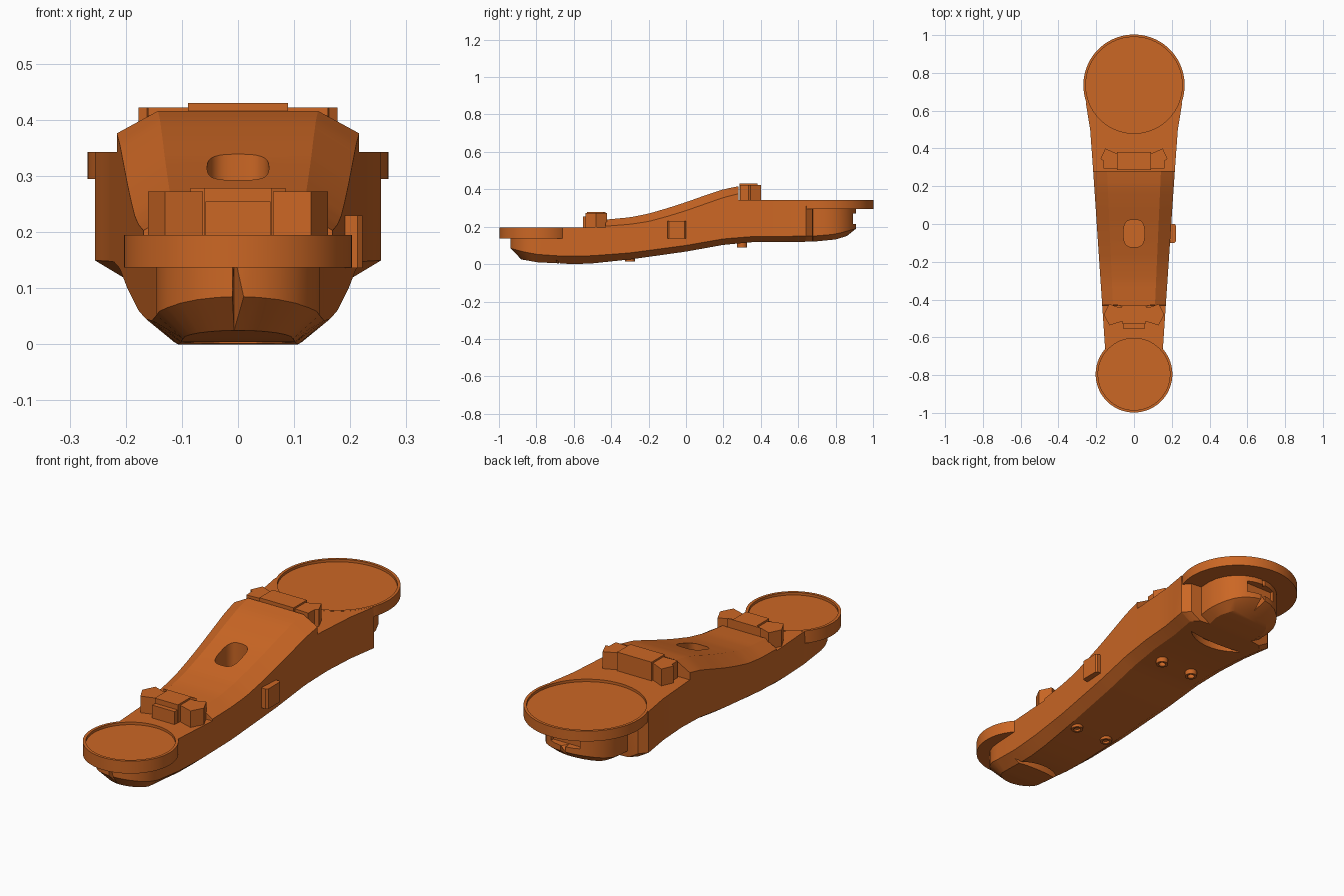
import bpy, bmesh, math

cube = bpy.data.objects.get("Cube")
if cube:
    bpy.data.objects.remove(cube, do_unlink=True)

mat = bpy.data.materials.new("burnt orange")
mat.use_nodes = True
COLOUR = (0.60, 0.135, 0.018, 1)
mat.diffuse_color = COLOUR
mat.node_tree.nodes["Principled BSDF"].inputs["Base Color"].default_value = COLOUR


def finish(name, bm):
    bmesh.ops.recalc_face_normals(bm, faces=bm.faces)
    me = bpy.data.meshes.new(name)
    bm.to_mesh(me)
    bm.free()
    me.materials.append(mat)
    ob = bpy.data.objects.new(name, me)
    bpy.context.collection.objects.link(ob)
    return ob


def loft(name, rings):
    bm = bmesh.new()
    rows = [[bm.verts.new(p) for p in ring] for ring in rings]
    n = len(rows[0])
    for a, b in zip(rows, rows[1:]):
        for i in range(n):
            j = (i + 1) % n
            bm.faces.new((a[i], a[j], b[j], b[i]))
    bm.faces.new(rows[0])
    bm.faces.new(rows[-1])
    return finish(name, bm)


def prism(name, pts, z0, z1):
    return loft(name, [[(x, y, z) for x, y in pts] for z in (z0, z1)])


def ellipse(cx, cy, rx, ry, n=64, power=1.0):
    out = []
    for i in range(n):
        c, s = math.cos(2 * math.pi * i / n), math.sin(2 * math.pi * i / n)
        out.append((cx + rx * math.copysign(abs(c) ** power, c),
                    cy + ry * math.copysign(abs(s) ** power, s)))
    return out


def box(x0, x1, y0, y1):
    return [(x0, y0), (x1, y0), (x1, y1), (x0, y1)]


def activate(ob):
    bpy.ops.object.select_all(action='DESELECT')
    ob.select_set(True)
    bpy.context.view_layer.objects.active = ob


def cut(ob, pts, z0, z1):
    cutter = prism("cutter", pts, z0, z1)
    cutter.hide_render = True
    mod = ob.modifiers.new("cut", 'BOOLEAN')
    mod.operation = 'DIFFERENCE'
    mod.solver = 'EXACT'
    mod.object = cutter
    activate(ob)
    bpy.ops.object.modifier_apply(modifier=mod.name)
    bpy.data.objects.remove(cutter, do_unlink=True)


def interp(table, y):
    if y <= table[0][0]:
        return table[0][1]
    for (a, va), (b, vb) in zip(table, table[1:]):
        if y <= b:
            return va + (vb - va) * (y - a) / (b - a)
    return table[-1][1]


# Profiles along the length: half width, underside, chamfer, shoulder, crown
WIDTH = [(-.795, .145), (-.66, .153), (.28, .216), (.5, .232), (.64, .255)]
BOTTOM = [(-.94, .045), (-.88, .025), (-.795, .01), (-.6, 0), (-.5, .004), (-.3, .025),
          (0, .067), (.2, .103), (.35, .117), (.68, .12), (.8, .132), (.91, .165)]
CHAMFER = [(-.94, .085), (-.87, .066), (-.795, .052), (-.65, .042), (-.5, .045), (-.3, .06),
           (0, .1), (.2, .135), (.35, .147), (.68, .15), (.8, .16), (.91, .19)]
SHOULDER = [(-.43, .203), (-.3, .213), (-.2, .228), (-.1, .255), (0, .286),
            (.1, .321), (.2, .356), (.28, .376)]
CROWN = [(-.43, .238), (-.3, .25), (-.2, .27), (-.1, .299), (0, .331),
         (.1, .367), (.2, .4), (.28, .416)]
FRONT_Y, FRONT_R, FRONT_LOW, FRONT_TOP = -.795, .203, .137, .195
REAR_Y, REAR_R, REAR_LOW, REAR_TOP = .735, .268, .295, .343


def section(y, shoulder, crown, w=None, yb=None, wb=None):
    w = interp(WIDTH, y) if w is None else w
    yb = y if yb is None else yb
    wb = w - .05 if wb is None else wb
    wt = w * .66
    zb, zc = interp(BOTTOM, yb), interp(CHAMFER, y)
    half = [(wb, yb, zb), (w, y, zc), (w, y, shoulder), (wt, y, crown)]
    return half + [(-x, yy, z) for x, yy, z in reversed(half)]


rings = []
# Rounded front end under the front disc
for a in (86, 75, 60, 45, 30, 15, 0):
    s, c = math.sin(math.radians(a)), math.cos(math.radians(a))
    rings.append(section(FRONT_Y - .145 * s, .16, .16, .145 * c,
                         FRONT_Y - .085 * s, .098 * c))
# Front deck
rings += [section(-.6605, .16, .16)]
rings += [section(y, .1945, .1945) for y in (-.66, -.6, -.5, -.4305)]
# Raised arched middle
for i in range(25):
    y = -.43 + .71 * i / 24
    rings.append(section(y, interp(SHOULDER, y), interp(CROWN, y)))
# Rear deck and stepped corners
rings += [section(y, .3425, .3425) for y in (.2805, .35, .45, .5, .57, .64)]
rings += [section(.6405, .31, .31), section(.675, .31, .31, .225),
          section(.68, .31, .31, .172)]
# Rounded rear end under the rear disc
for a in (0, 15, 30, 45, 60, 75, 86):
    s, c = math.sin(math.radians(a)), math.cos(math.radians(a))
    rings.append(section(REAR_Y + .175 * s, .31, .31, .175 * c,
                         REAR_Y + .125 * s, .13 * c))
body = loft("main_body", rings)


def lens(cy, r, half, toward):
    # Crescent slot: arc around the disc centre closed by a flatter arc
    angles = [math.asin(half / r) * t / 8 for t in range(-8, 9)]
    arc = [(r * math.sin(a), cy + toward * r * math.cos(a)) for a in angles]
    mid, end = cy + toward * r, arc[0][1]
    return arc + [(x, end + (y - end) * .25) for x, y in reversed(arc[1:-1])]


# Dished discs at both ends
disc_specs = [("front_disc", FRONT_Y, FRONT_R, FRONT_LOW, FRONT_TOP),
              ("rear_disc", REAR_Y, REAR_R, REAR_LOW, REAR_TOP)]
discs = []
for name, cy, r, low, top in disc_specs:
    disc = prism(name, ellipse(0, cy, r, r, 96), low, top)
    dish = ellipse(0, cy, r - .013, r - .013, 96)
    cut(disc, dish, top - .012, top + .1)
    cut(body, dish, top - .0125, top + .1)
    discs.append(disc)

# Oval pocket on top, rear slot and crescent slots underneath
cut(body, ellipse(0, -.05, .055, .072, 48, .65), .22, .5)
cut(body, box(-.075, .075, .875, 1), .215, .27)
cut(body, lens(FRONT_Y, .16, .125, 1), -.1, .04)
cut(body, lens(REAR_Y, .215, .145, -1), 0, .15)

# Hollow screw posts underneath
posts = []
for y, low, label in ((-.3, .014, "front"), (.3, .09, "rear")):
    for s, side in ((1, "left"), (-1, "right")):
        post = prism(f"{label}_{side}_post", ellipse(s * .085, y, .027, .027, 24), low, low + .05)
        cut(post, ellipse(s * .085, y, .016, .016, 24), low - .01, low + .02)
        posts.append(post)

# Clips: a centre block with an angled wing on either side
FRONT_WING = [(.062, -.515), (.13, -.537), (.16, -.48), (.132, -.423), (.085, -.44), (.062, -.44)]
REAR_WING = [(.085, .295), (.16, .29), (.162, .335), (.177, .345), (.152, .4),
             (.09, .372), (.085, .36)]
for label, pts, z0, z1 in (("front", FRONT_WING, .185, .272), ("rear", REAR_WING, .33, .422)):
    for s, side in ((1, "left"), (-1, "right")):
        prism(f"{label}_clip_{side}_wing", [(s * x, y) for x, y in pts], z0, z1)
prism("front_clip_centre", [(-.06, -.53), (.06, -.53), (.06, -.44), (.085, -.43),
                            (-.085, -.43), (-.06, -.44)], .185, .279)
prism("front_clip_tab", box(-.058, .058, -.552, -.525), .185, .255)
prism("rear_clip_centre", box(-.089, .089, .285, .382), .33, .43)

# Button on one side
prism("side_button", [(.17, -.1), (.213, -.1), (.222, -.092), (.222, -.008), (.215, 0), (.17, 0)],
      .136, .23)

# Smooth the curved parts, keeping edges sharp
for ob in [body] + discs + posts:
    activate(ob)
    bpy.ops.object.shade_smooth_by_angle(angle=math.radians(25))
